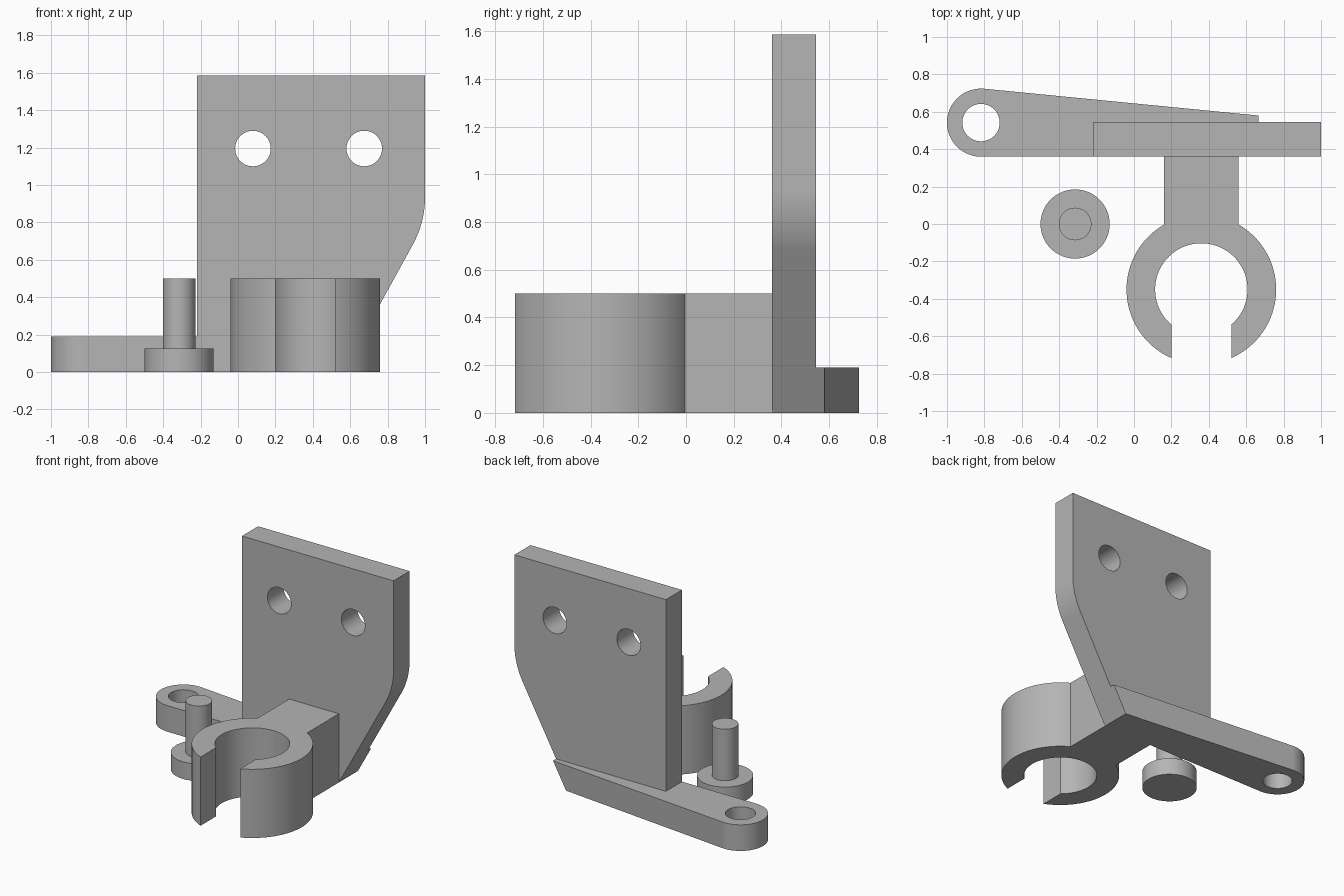
import bpy, bmesh, math
from mathutils import Matrix, Vector

if "Cube" in bpy.data.objects:
    bpy.data.objects.remove(bpy.data.objects["Cube"])

grey = bpy.data.materials.new("light_grey")
grey.use_nodes = True
color = (0.46, 0.46, 0.46, 1)
grey.diffuse_color = color
grey.node_tree.nodes["Principled BSDF"].inputs["Base Color"].default_value = color


def arc(cx, cy, r, start, end, n=48):
    """Points along an arc, angles in degrees."""
    angles = [math.radians(start + (end - start) * i / n) for i in range(n + 1)]
    return [(cx + r * math.cos(a), cy + r * math.sin(a)) for a in angles]


def circle(cx, cy, r):
    return arc(cx, cy, r, 0, 360, 64)[:-1]


def prism(name, loops, height, matrix=Matrix()):
    """Fill an outline (first loop) with holes (other loops) and extrude it up."""
    bm = bmesh.new()
    for loop in loops:
        verts = [bm.verts.new((x, y, 0)) for x, y in loop]
        for a, b in zip(verts, verts[1:] + verts[:1]):
            bm.edges.new((a, b))
    bmesh.ops.triangle_fill(bm, edges=bm.edges[:], use_beauty=True, normal=(0, 0, 1))
    extruded = bmesh.ops.extrude_face_region(bm, geom=bm.faces[:], use_keep_orig=True)
    top = [v for v in extruded["geom"] if isinstance(v, bmesh.types.BMVert)]
    bmesh.ops.translate(bm, verts=top, vec=(0, 0, height))
    bm.transform(matrix)
    bmesh.ops.recalc_face_normals(bm, faces=bm.faces[:])
    mesh = bpy.data.meshes.new(name)
    bm.to_mesh(mesh)
    bm.free()
    mesh.materials.append(grey)
    obj = bpy.data.objects.new(name, mesh)
    bpy.context.collection.objects.link(obj)
    return obj


def smooth(obj):
    bpy.ops.object.select_all(action="DESELECT")
    obj.select_set(True)
    bpy.context.view_layer.objects.active = obj
    bpy.ops.object.shade_smooth_by_angle(angle=math.radians(25))
    obj.modifiers.new("flat_sides", "WEIGHTED_NORMAL").keep_sharp = True


def union(target, part):
    mod = target.modifiers.new("union", "BOOLEAN")
    mod.operation, mod.solver, mod.object = "UNION", "EXACT", part
    bpy.context.view_layer.objects.active = target
    bpy.ops.object.modifier_apply(modifier=mod.name)
    bpy.data.objects.remove(part)


front, back = 0.36, 0.545
foot = 0.56          # x where the slanted edge meets the ground
slope = 0.55         # sideways run of the slanted edge per unit of height

# Upright plate with a slanted, rounded lower corner and two bolt holes
angle = math.atan(slope)
bend = 0.53
bend_z = (1 - foot) / slope + bend * math.tan(angle / 2)
plate_outline = [(-0.22, 0), (foot, 0)]
plate_outline += arc(1 - bend, bend_z, bend, -math.degrees(angle), 0, 16)
plate_outline += [(1, 1.585), (-0.22, 1.585)]
upright = Matrix.Translation((0, back, 0)) @ Matrix.Rotation(math.pi / 2, 4, "X")
bracket = prism("bracket", [plate_outline, circle(0.08, 1.195, 0.095),
                            circle(0.675, 1.195, 0.095)], back - front, upright)

# Tapered arm with an eye; its far end follows the slant of the plate
arm_h, eye_x, eye_y, eye_r = 0.19, -0.818, 0.542, 0.182
tip = foot + slope * arm_h
arm_outline = arc(eye_x, eye_y, eye_r, 84.5, 270, 40) + [(tip, front), (tip, 0.58)]
arm = prism("arm", [arm_outline, circle(eye_x, eye_y, 0.1)], arm_h)
for v in arm.data.vertices:
    if v.co.x > foot and v.co.z < 0.01:
        v.co.x = foot
union(bracket, arm)

# Open clamp ring and the neck that joins it to the plate
cx, cy, outer, inner = 0.36, -0.35, 0.4, 0.247
gap_out = math.degrees(math.acos(0.16 / outer))
gap_in = math.degrees(math.acos(0.16 / inner))
clamp_outline = [(foot, front), (cx - 0.2, front)]
clamp_outline += arc(cx, cy, outer, 120, 180 + gap_out)
clamp_outline += arc(cx, cy, inner, 180 + gap_in, -gap_in, 64)
clamp_outline += arc(cx, cy, outer, -gap_out, 60)
clamp = prism("clamp", [clamp_outline], 0.5)
union(bracket, clamp)
smooth(bracket)

# Loose pin: round head and shaft
pin_x = -0.315
head = prism("pin_head", [circle(pin_x, 0, 0.185)], 0.125)
shaft = prism("pin_shaft", [circle(pin_x, 0, 0.087)], 0.375,
              Matrix.Translation(Vector((0, 0, 0.125))))
for part in (head, shaft):
    smooth(part)
